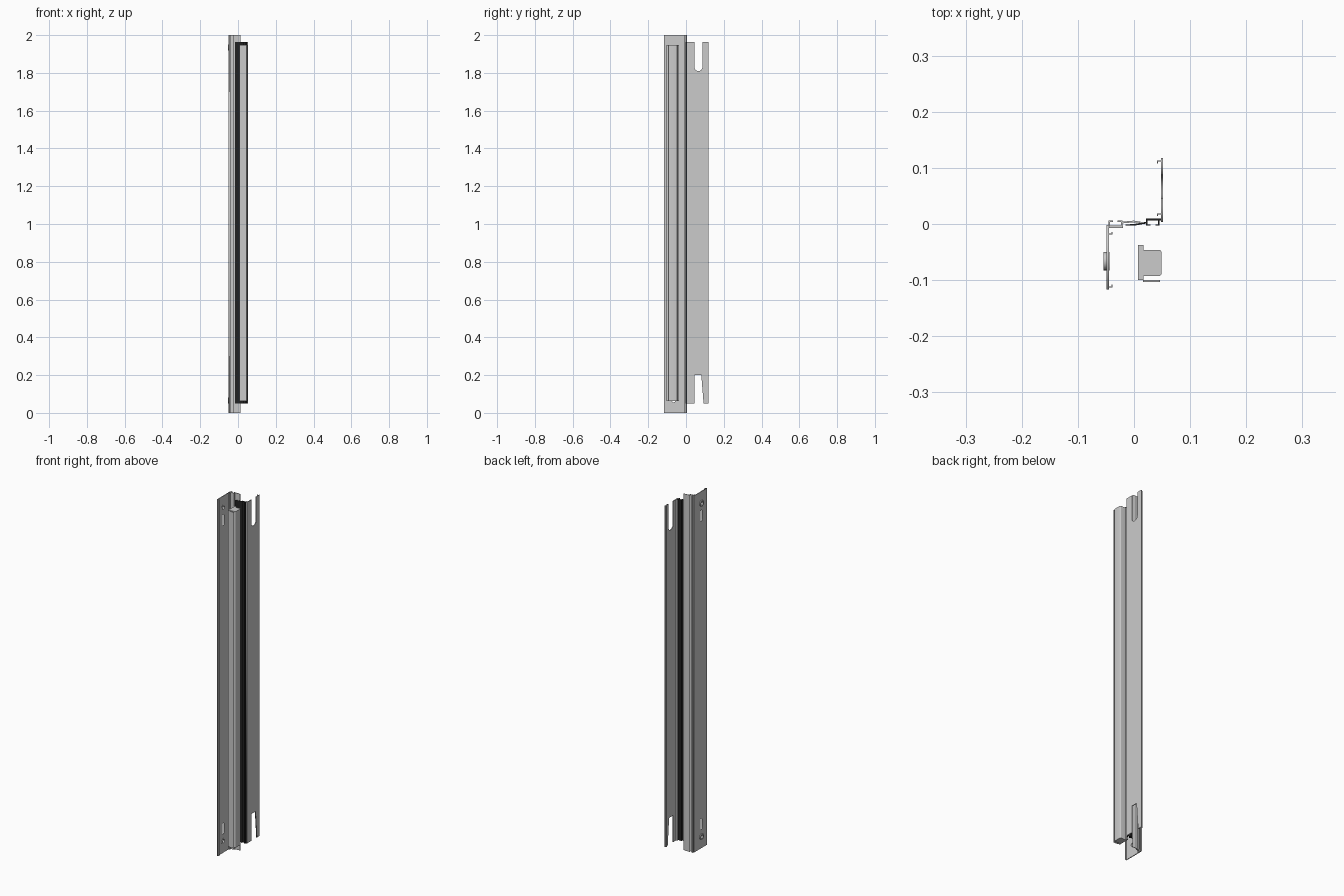
import bpy, bmesh, math
from mathutils import Matrix

if "Cube" in bpy.data.objects:
    bpy.data.objects.remove(bpy.data.objects["Cube"])


def material(name, colour):
    m = bpy.data.materials.new(name)
    m.diffuse_color = colour
    m.use_nodes = True
    m.node_tree.nodes["Principled BSDF"].inputs["Base Color"].default_value = m.diffuse_color
    return m


black = material("black_rubber", (0.015, 0.015, 0.015, 1))


def extrude(name, outline, z0, z1, mat=None):
    """Extrude a plan (x, y) outline between two heights."""
    bm = bmesh.new()
    face = bm.faces.new([bm.verts.new((x, y, z0)) for x, y in outline])
    res = bmesh.ops.extrude_face_region(bm, geom=[face])
    verts = [v for v in res["geom"] if isinstance(v, bmesh.types.BMVert)]
    bmesh.ops.translate(bm, verts=verts, vec=(0, 0, z1 - z0))
    bmesh.ops.recalc_face_normals(bm, faces=bm.faces)
    me = bpy.data.meshes.new(name)
    bm.to_mesh(me)
    bm.free()
    if mat:
        me.materials.append(mat)
    ob = bpy.data.objects.new(name, me)
    bpy.context.collection.objects.link(ob)
    return ob


def rect(x0, x1, y0, y1):
    return [(x0, y0), (x1, y0), (x1, y1), (x0, y1)]


def side_plate(name, loops, x, thickness):
    """Flat plate from (y, z) loops, later loops are holes."""
    cu = bpy.data.curves.new(name, "CURVE")
    cu.dimensions = "2D"
    cu.fill_mode = "BOTH"
    cu.extrude = thickness / 2
    for pts in loops:
        sp = cu.splines.new("POLY")
        sp.points.add(len(pts) - 1)
        for p, (a, b) in zip(sp.points, pts):
            p.co = (a, b, 0, 1)
        sp.use_cyclic_u = True
    ob = bpy.data.objects.new(name, cu)
    bpy.context.collection.objects.link(ob)
    ob.matrix_world = Matrix(((0, 0, 1, x), (1, 0, 0, 0), (0, 1, 0, 0), (0, 0, 0, 1)))
    bpy.ops.object.select_all(action="DESELECT")
    ob.select_set(True)
    bpy.context.view_layer.objects.active = ob
    bpy.ops.object.convert(target="MESH")
    return bpy.context.object


def slot(y, z, r, half=0.0, n=10):
    """Round hole, or an upright slot when half > 0."""
    pts = []
    for i in range(2 * n + 2):
        top = i <= n
        a = math.pi * (i if top else i - 1) / n
        pts.append((y + r * math.cos(a), z + r * math.sin(a) + (half if top else -half)))
    if half == 0:
        pts = [(y + r * math.cos(math.pi * i / n), z + r * math.sin(math.pi * i / n)) for i in range(2 * n)]
    return pts


# Fixed (left) profile, full height, with fixing holes at both ends
holes = []
for m in (lambda z: z, lambda z: 2 - z):
    holes += [slot(-0.066, m(0.065), 0.009), slot(-0.066, m(0.135), 0.009, 0.022)]
side_plate("fixed_plate", [rect(-0.117, -0.002, 0, 2)] + holes, -0.047, 0.004)
extrude("fixed_flange", rect(-0.049, -0.02, -0.007, -0.003), 0, 2)
for i, x in enumerate((-0.044, -0.022)):
    extrude(f"fixed_channel_wall_{i}", rect(x - 0.0015, x + 0.0015, -0.003, 0.006), 0, 2)
for i, (a, b) in enumerate(((-0.044, -0.037), (-0.029, -0.022))):
    extrude(f"fixed_channel_lip_{i}", rect(a, b, 0.004, 0.006), 0, 2)
extrude("fixed_tongue", [(-0.022, 0.001), (0, 0.003), (0.012, 0.002),
                         (0.012, 0.004), (0, 0.006), (-0.022, 0.004)], 0, 2)

# Moving (right) profile, notched at both ends
lo, hi = 0.05, 1.963
yc, r = 0.066, 0.021
arc = [(yc - r * math.cos(math.pi * i / 12), 1.831 - r * math.sin(math.pi * i / 12)) for i in range(13)]
outline = [(0.004, hi), (yc - r, hi)] + arc + [(yc + r, hi), (0.118, hi), (0.118, lo),
           (0.093, lo), (0.081, 0.2), (0.045, 0.2), (0.045, lo), (0.004, lo)]
side_plate("moving_plate", [outline], 0.05, 0.004)
extrude("moving_flange", rect(0.021, 0.052, 0.006, 0.010), lo, hi, black)
for i, x in enumerate((0.023, 0.044)):
    extrude(f"moving_channel_wall_{i}", rect(x - 0.0015, x + 0.0015, -0.003, 0.006), lo, hi, black)
for i, (a, b) in enumerate(((0.023, 0.029), (0.038, 0.044))):
    extrude(f"moving_channel_lip_{i}", rect(a, b, -0.003, -0.001), lo, hi, black)
extrude("moving_tongue", [(-0.015, -0.003), (0, -0.003), (0.023, 0.001),
                          (0.023, 0.004), (0, 0.000), (-0.015, -0.001)], lo, hi, black)

# Hooked stiffening ribs on both plates
for name, x, s, z0, z1 in (("fixed", -0.045, 1, 0, 2), ("moving", 0.048, -1, lo, hi)):
    for i, y in enumerate((0.018, 0.112)):
        yy = -s * y
        extrude(f"{name}_rib_{i}", rect(x, x + s * 0.007, yy - 0.001, yy + 0.001), z0, z1)
        extrude(f"{name}_rib_hook_{i}", rect(x + s * 0.005, x + s * 0.007, yy, yy + s * 0.004), z0, z1)

# Bushings around the round fixing holes
for i, z in enumerate((0.065, 1.935)):
    side_plate(f"bushing_{i}", [slot(-0.066, z, 0.0165), slot(-0.066, z, 0.009)], -0.049, 0.010)

# Infill bar in front: backing plate, rounded body and thin cover strip
b0, b1 = 0.062, 1.947
extrude("bar_backing", rect(0.007, 0.017, -0.1, -0.037), b0, b1)
body = []
for cx, cy, a0 in ((0.044, -0.088, -90), (0.044, -0.051, 0)):
    for k in range(5):
        a = math.radians(a0 + 22.5 * k)
        body.append((cx + 0.005 * math.cos(a), cy + 0.005 * math.sin(a)))
bar = extrude("bar_body", [(0.017, -0.093)] + body + [(0.017, -0.046)], b0, b1)
bpy.ops.object.select_all(action="DESELECT")
bar.select_set(True)
bpy.context.view_layer.objects.active = bar
bpy.ops.object.shade_smooth_by_angle(angle=math.radians(30))
extrude("bar_cover_strip", rect(0.016, 0.046, -0.103, -0.1), b0, b1)
